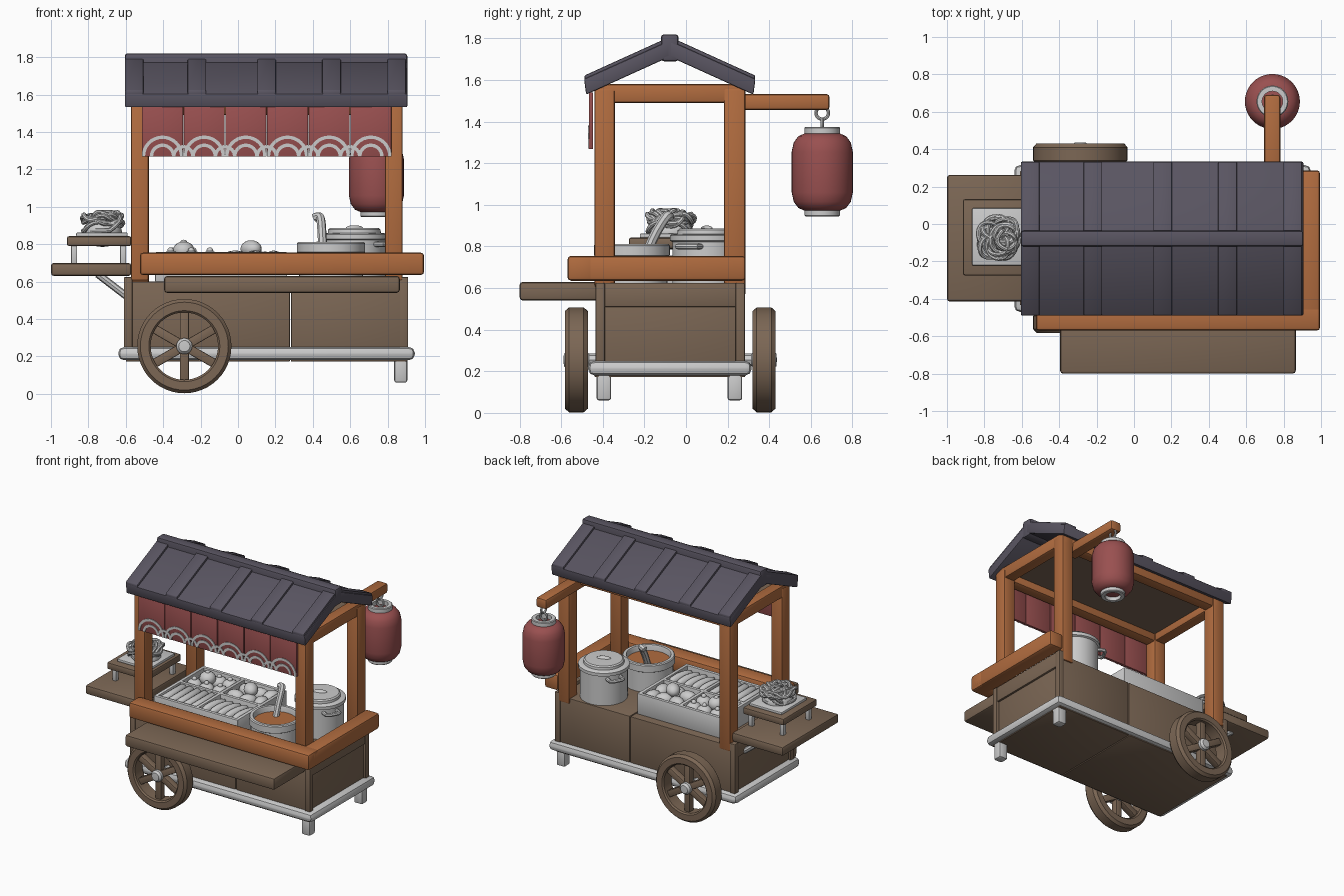
import bpy, bmesh, math, random
from mathutils import Vector, Matrix

if "Cube" in bpy.data.objects:
    bpy.data.objects.remove(bpy.data.objects["Cube"])

random.seed(4)


def material(name, rgb):
    m = bpy.data.materials.new(name)
    m.diffuse_color = (*rgb, 1)
    m.use_nodes = True
    m.node_tree.nodes["Principled BSDF"].inputs["Base Color"].default_value = m.diffuse_color
    return m


ORANGE = material("orange_wood", (0.44, 0.15, 0.05))
BROWN = material("brown_wood", (0.20, 0.135, 0.09))
RED = material("red_cloth", (0.32, 0.08, 0.08))
SLATE = material("slate", (0.10, 0.09, 0.12))


def finish(name, bm, mat=None):
    bmesh.ops.recalc_face_normals(bm, faces=bm.faces[:])
    me = bpy.data.meshes.new(name)
    bm.to_mesh(me)
    bm.free()
    ob = bpy.data.objects.new(name, me)
    bpy.context.collection.objects.link(ob)
    if mat:
        me.materials.append(mat)
    return ob


def round_edges(bm, width):
    if width:
        bmesh.ops.bevel(bm, geom=bm.edges[:], offset=width, segments=2, profile=0.5, affect='EDGES')


def box(name, x, y, z, mat=None, bevel=0.012):
    bm = bmesh.new()
    c = [(a + b) / 2 for a, b in (x, y, z)]
    s = [b - a for a, b in (x, y, z)]
    bmesh.ops.create_cube(bm, size=1, matrix=Matrix.Translation(c) @ Matrix.Diagonal((*s, 1)))
    round_edges(bm, bevel)
    return finish(name, bm, mat)


def prism(name, pts, axis, a, b, mat=None, bevel=0.0):
    """Extrude a 2D outline along x (points are y,z) or y (points are x,z)."""
    bm = bmesh.new()
    place = (lambda p, t: (t, *p)) if axis == 'x' else (lambda p, t: (p[0], t, p[1]))
    f = bm.faces.new([bm.verts.new(place(p, a)) for p in pts])
    ext = bmesh.ops.extrude_face_region(bm, geom=[f])
    move = Vector((b - a, 0, 0)) if axis == 'x' else Vector((0, b - a, 0))
    bmesh.ops.translate(bm, vec=move, verts=[v for v in ext['geom'] if isinstance(v, bmesh.types.BMVert)])
    round_edges(bm, bevel)
    return finish(name, bm, mat)


def lathe(name, profile, loc, mat=None, axis='z', closed=False, n=40):
    """Spin an (r, h) profile about z or y."""
    bm = bmesh.new()
    verts = [bm.verts.new((r, 0, h)) for r, h in profile]
    edges = [bm.edges.new(p) for p in zip(verts, verts[1:])]
    if closed:
        edges.append(bm.edges.new((verts[-1], verts[0])))
    bmesh.ops.spin(bm, geom=verts + edges, cent=(0, 0, 0), axis=(0, 0, 1), angle=math.tau, steps=n)
    bmesh.ops.remove_doubles(bm, verts=bm.verts[:], dist=1e-4)
    rot = Matrix.Rotation(math.pi / 2, 4, 'X') if axis == 'y' else Matrix()
    bm.transform(Matrix.Translation(loc) @ rot)
    return finish(name, bm, mat)


def tube(name, paths, r, mat=None, cyclic=False, smooth=False):
    cu = bpy.data.curves.new(name, 'CURVE')
    cu.dimensions = '3D'
    cu.bevel_depth, cu.bevel_resolution, cu.use_fill_caps = r, 2, True
    for path in paths:
        sp = cu.splines.new('NURBS' if smooth else 'POLY')
        sp.points.add(len(path) - 1)
        for p, co in zip(sp.points, path):
            p.co = (*co, 1)
        sp.use_cyclic_u = cyclic
        if smooth:
            sp.order_u, sp.use_endpoint_u, sp.resolution_u = 3, True, 6
    ob = bpy.data.objects.new(name, cu)
    bpy.context.collection.objects.link(ob)
    if mat:
        cu.materials.append(mat)
    bpy.ops.object.select_all(action='DESELECT')
    ob.select_set(True)
    bpy.context.view_layer.objects.active = ob
    bpy.ops.object.convert(target='MESH')
    return ob


def blobs(name, items, mat=None):
    """Ellipsoids from (location, radii, z turn)."""
    bm = bmesh.new()
    for loc, rad, turn in items:
        m = Matrix.Translation(loc) @ Matrix.Rotation(turn, 4, 'Z') @ Matrix.Diagonal((*rad, 1))
        bmesh.ops.create_uvsphere(bm, u_segments=16, v_segments=10, radius=1, matrix=m)
    return finish(name, bm, mat)


# Cart body, base frame, legs
box("body_left", (-0.59, 0.277), (-0.425, 0.275), (0.2, 0.6), BROWN, 0.006)
box("body_right", (0.283, 0.89), (-0.425, 0.275), (0.2, 0.6), BROWN, 0.006)
for x in (-0.61, 0.865):
    for y in (-0.435, 0.238):
        box("body_corner", (x, x + 0.045), (y, y + 0.045), (0.24, 0.625), BROWN, 0.006)
for x in (-0.605, 0.875):
    box("body_end_strip", (x, x + 0.03), (-0.43, 0.28), (0.51, 0.625), BROWN, 0.006)
box("base_frame", (-0.64, 0.945), (-0.47, 0.315), (0.18, 0.25), None, 0.03)
for x in ((-0.6, 0.277), (0.283, 0.905)):
    box("floor_panel", x, (-0.44, 0.285), (0.172, 0.2), BROWN, 0.005)
for y in (-0.43, 0.2):
    box("leg", (0.835, 0.905), (y, y + 0.07), (0.06, 0.2))

# Wheels with six spokes
WX, WZ = -0.287, 0.255
for side, y in (("front", -0.527), ("back", 0.375)):
    lathe(side + "_wheel_rim", [(0.18, -0.045), (0.19, -0.055), (0.235, -0.055), (0.252, -0.035), (0.252, 0.035),
          (0.235, 0.055), (0.19, 0.055), (0.18, 0.045)], (WX, y, WZ), BROWN, 'y', True, 48)
    for i in range(3):
        ob = box(side + "_wheel_spoke", (-0.024, 0.024), (-0.025, 0.025), (-0.19, 0.19), BROWN, 0.006)
        ob.matrix_world = Matrix.Translation((WX, y, WZ)) @ Matrix.Rotation(i * math.pi / 3, 4, 'Y')
    lathe(side + "_wheel_hub", [(0, -0.062), (0.03, -0.06), (0.043, -0.045), (0.043, 0.045), (0.03, 0.06), (0, 0.062)],
          (WX, y, WZ), None, 'y', n=24)
tube("axle", [[(WX, -0.5, WZ), (WX, 0.36, WZ)]], 0.03)

# Posts, top beams, ceiling
for x in (-0.572, 0.785):
    box("front_post", (x, x + 0.095), (-0.44, -0.342), (0.605, 1.56), ORANGE)
    box("back_post", (x, x + 0.095), (0.182, 0.285), (0.56, 1.56), ORANGE)
    box("side_beam", (x + 0.005, x + 0.09), (-0.44, 0.285), (1.49, 1.58), ORANGE)
for y in (-0.435, 0.192):
    box("long_beam", (-0.56, 0.87), (y, y + 0.085), (1.49, 1.575), ORANGE)
box("ceiling", (-0.55, 0.86), (-0.41, 0.25), (1.545, 1.565), BROWN, 0)

# Gabled roof with ribs and ridge
RY = -0.078
for mirror in (False, True):
    flip = lambda pts: [(2 * RY - y, z) if mirror else (y, z) for y, z in pts]
    prism("roof_slab", flip([(RY, 1.79), (-0.49, 1.605), (-0.48, 1.53), (RY, 1.712)]), 'x', -0.605, 0.905, SLATE, 0.007)
    for x in (-0.555, -0.22, 0.153, 0.5, 0.848):
        prism("roof_rib", flip([(RY, 1.808), (-0.488, 1.622), (-0.488, 1.595), (RY, 1.77)]),
              'x', x - 0.05, x + 0.05, SLATE, 0.006)
box("roof_ridge", (-0.605, 0.905), (RY - 0.042, RY + 0.042), (1.69, 1.82), SLATE, 0.014)

# Cloth curtain with wave arcs
PW = 0.2228


def arc(cx, cz, r0, r1, y):
    ring = lambda r, order: [(cx + r * math.cos(math.pi * k / 16), cz + r * math.sin(math.pi * k / 16)) for k in order]
    prism("curtain_wave", ring(r1, range(17)) + ring(r0, range(16, -1, -1)), 'y', y, -0.466)


for i in range(6):
    x = -0.515 + i * PW
    box("curtain_panel", (x + 0.002, x + PW - 0.002), (-0.467, -0.447), (1.268, 1.54), RED, 0.003)
    arc(x + PW / 2, 1.27, 0.093, 0.111, -0.471)
    arc(x + PW / 2, 1.27, 0.05, 0.068, -0.471)
    if i:
        arc(x, 1.27, 0.042, 0.06, -0.4705)

# Counter rails and fold-out shelf
box("front_counter_rail", (-0.525, 0.995), (-0.57, -0.44), (0.635, 0.755), ORANGE, 0.018)
box("right_counter_rail", (0.88, 0.995), (-0.56, 0.287), (0.635, 0.755), ORANGE, 0.018)
box("front_shelf", (-0.395, 0.865), (-0.8, -0.42), (0.54, 0.63), BROWN, 0.016)

# Side shelf, riser and noodle plate
box("side_shelf", (-1.0, -0.57), (-0.415, 0.263), (0.63, 0.7), BROWN, 0.016)
box("riser_board", (-0.915, -0.57), (-0.275, 0.133), (0.79, 0.843), BROWN)
for x in (-0.892, -0.63):
    for y in (-0.24, 0.07):
        box("riser_leg", (x, x + 0.032), (y, y + 0.032), (0.69, 0.8), None, 0.004)
for y in (-0.3, 0.15):
    tube("shelf_brace", [[(-0.75, y, 0.64), (-0.6, y, 0.525)]], 0.02)
box("noodle_plate", (-0.865, -0.59), (-0.222, 0.085), (0.842, 0.862), None, 0.006)
loops = []
for i in range(20):
    R = random.uniform(0.05, 0.115)
    rot = Matrix.Rotation(random.uniform(0, 6.28), 3, 'Z') @ Matrix.Rotation(random.uniform(0, 0.45), 3, 'X')
    base = Vector((-0.725 + random.uniform(-1, 1) * (0.122 - R), -0.072 + random.uniform(-1, 1) * (0.122 - R),
                   0.88 + (0.118 - R) * 1.2))
    pts = [base + rot @ Vector((R * math.cos(t), 0.85 * R * math.sin(t), 0.01 * math.sin(3 * t)))
           for t in (k * math.tau / 24 for k in range(24))]
    loops.append([(p.x, p.y, min(max(p.z, 0.872), 0.972)) for p in pts])
tube("noodle_nest", loops, 0.012, cyclic=True)
blobs("noodle_core", [((-0.725, -0.072, 0.865), (0.105, 0.105, 0.08), 0)])

# Four food trays: outer walls, dividers, floor
TX, TY, TT = (-0.43, -0.09, 0.25), (-0.37, -0.085, 0.2), 0.013
box("tray_floor", (TX[0], TX[2]), (TY[0], TY[2]), (0.595, 0.66), None, 0)
for x in TX:
    box("tray_wall", (x - TT, x + TT), (TY[0], TY[2]), (0.6, 0.757), None, 0.004)
for y in TY:
    box("tray_wall", (TX[0] - TT, TX[2] + TT), (y - TT, y + TT), (0.6, 0.757), None, 0.004)

# Tray contents
for i in range(5):
    x = -0.385 + i * 0.062
    lathe("rolled_snack", [(0, -0.125), (0.024, -0.125), (0.031, -0.115), (0.031, 0.115), (0.024, 0.125), (0, 0.125)],
          (x, -0.228, 0.727), None, 'y', n=16)
blobs("sausages", [((-0.045 + i * 0.063, -0.228, 0.725), (0.033, 0.12, 0.036), -0.15) for i in range(5)])
buns = [(-0.36, -0.01), (-0.25, -0.02), (-0.15, 0.0), (-0.35, 0.12), (-0.24, 0.12), (-0.15, 0.12)]
blobs("dumplings", [((x, y, 0.72), (0.055, 0.055, 0.045), 0) for x, y in buns] + [((-0.29, 0.05, 0.765), (0.058, 0.058, 0.05), 0)])
blobs("dumpling_tips", [((x, y, 0.765), (0.018, 0.018, 0.018), 0) for x, y in buns] + [((-0.29, 0.05, 0.812), (0.018, 0.018, 0.012), 0)])
eggs = [(-0.02, 0.0, 0.72), (0.09, -0.01, 0.72), (0.19, 0.01, 0.72), (-0.01, 0.12, 0.72), (0.1, 0.12, 0.72),
        (0.19, 0.13, 0.72), (0.07, 0.055, 0.775)]
blobs("eggs", [(e, (0.066, 0.05, 0.046), k * 0.9) for k, e in enumerate(eggs)])

# Soup pot with ladle
lathe("soup_pot", [(0, 0.6), (0.17, 0.6), (0.17, 0.75), (0.182, 0.757), (0.182, 0.805), (0.176, 0.812), (0.155, 0.812),
      (0.15, 0.8), (0.15, 0.7), (0, 0.7)], (0.497, -0.26, 0))
lathe("soup", [(0, 0.77), (0.152, 0.77), (0.152, 0.71)], (0.497, -0.26, 0), ORANGE)
tube("ladle", [[(0.455, -0.2, 0.74), (0.45, -0.16, 0.84), (0.445, -0.11, 0.925), (0.435, -0.085, 0.955), (0.405, -0.08, 0.94)]],
     0.024, smooth=True)

# Lidded pot with handles
PX, PY = 0.622, 0.1
lathe("lidded_pot", [(0, 0.6), (0.165, 0.6), (0.165, 0.822), (0.178, 0.828), (0.178, 0.852), (0.17, 0.858), (0.142, 0.86),
      (0.14, 0.878), (0.13, 0.886), (0, 0.888)], (PX, PY, 0))
blobs("lid_knob", [((PX, PY, 0.887), (0.05, 0.022, 0.014), 0.4)])
for a in (-0.5, math.pi - 0.5):
    rot = Matrix.Rotation(a, 3, 'Z')
    pts = [Vector((PX, PY, 0.8)) + rot @ Vector(p) for p in
           ((0.15, -0.05, 0), (0.2, -0.05, 0), (0.21, -0.03, 0), (0.21, 0.03, 0), (0.2, 0.05, 0), (0.15, 0.05, 0))]
    tube("pot_handle", [pts], 0.014)

# Lantern on its arm
LX, LY = 0.74, 0.655
box("lantern_arm", (0.695, 0.782), (0.2, 0.69), (1.457, 1.532), ORANGE, 0.014)
lathe("lantern_shade", [(0, 0.972), (0.085, 0.972), (0.115, 0.985), (0.137, 1.015), (0.147, 1.06), (0.147, 1.255),
      (0.137, 1.3), (0.115, 1.33), (0.085, 1.343), (0, 1.343)], (LX, LY, 0), RED)
for z0, z1 in ((0.945, 0.985), (1.335, 1.375)):
    lathe("lantern_cap", [(0.055, z0), (0.08, z0), (0.085, z0 + 0.005), (0.085, z1 - 0.005), (0.08, z1), (0.055, z1)],
          (LX, LY, 0), None, closed=True)
ring = lambda c, r, ax: [(LX + (r * math.cos(t) if ax == 'x' else 0), LY + (r * math.cos(t) if ax == 'y' else 0),
                          c + r * math.sin(t)) for t in (k * math.tau / 20 for k in range(20))]
tube("lantern_ring", [ring(1.442, 0.03, 'y')], 0.008, cyclic=True)
tube("lantern_loop", [ring(1.385, 0.028, 'x')], 0.008, cyclic=True)

# Smooth the rounded surfaces, keep the crisp edges
bpy.ops.object.select_all(action='SELECT')
bpy.ops.object.shade_smooth_by_angle(angle=math.radians(35))
